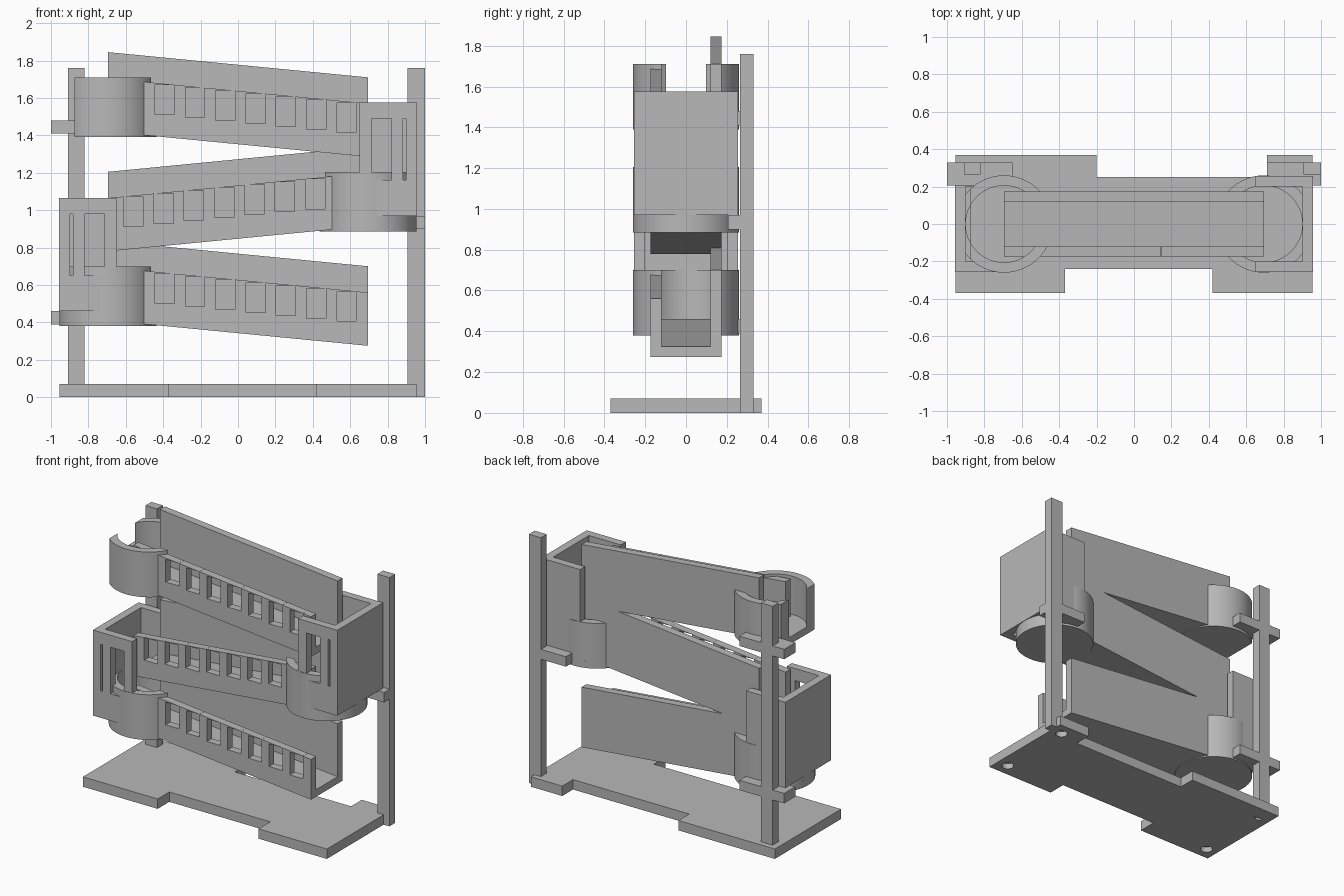
import bpy, bmesh, math
from mathutils import Vector

cube = bpy.data.objects.get("Cube")
if cube:
    bpy.data.objects.remove(cube, do_unlink=True)

GREY = (0.48, 0.48, 0.48, 1)
mat = bpy.data.materials.new("plain grey")
mat.use_nodes = True
mat.diffuse_color = GREY
mat.node_tree.nodes["Principled BSDF"].inputs["Base Color"].default_value = GREY

SLOPE = 0.097      # fall of the ramps
END = 0.695        # half length of a ramp, also the turn centre
R_OUT, R_IN = 0.26, 0.205
GAP = 0.12         # half width of the channel


def prism(name, pts, axis, lo, hi, shear=0):
    """Extrude a 2D outline along an axis; shear tilts z along x."""
    def place(p, h):
        v = list(p)
        v.insert("xyz".index(axis), h)
        return Vector((v[0], v[1], v[2] + shear * v[0]))
    bm = bmesh.new()
    low = [bm.verts.new(place(p, lo)) for p in pts]
    high = [bm.verts.new(place(p, hi)) for p in pts]
    bm.faces.new(low)
    bm.faces.new(high)
    for i in range(len(pts)):
        j = (i + 1) % len(pts)
        bm.faces.new((low[i], low[j], high[j], high[i]))
    bmesh.ops.recalc_face_normals(bm, faces=bm.faces)
    me = bpy.data.meshes.new(name)
    bm.to_mesh(me)
    bm.free()
    me.materials.append(mat)
    ob = bpy.data.objects.new(name, me)
    bpy.context.collection.objects.link(ob)
    return ob


def box(name, x, y, z):
    x0, x1 = sorted(x)
    return prism(name, [(x0, y[0]), (x1, y[0]), (x1, y[1]), (x0, y[1])], "z", *z)


def cut(ob, cutters):
    """Subtract the cutters, bake the result and remove them."""
    for c in cutters:
        m = ob.modifiers.new("cut", "BOOLEAN")
        m.operation, m.solver, m.object = "DIFFERENCE", "EXACT", c
        c.hide_render = True
    deps = bpy.context.evaluated_depsgraph_get()
    baked = bpy.data.meshes.new_from_object(ob.evaluated_get(deps))
    ob.modifiers.clear()
    ob.data = baked
    for c in cutters:
        bpy.data.objects.remove(c, do_unlink=True)


def smooth(ob):
    bpy.ops.object.select_all(action="DESELECT")
    ob.select_set(True)
    bpy.context.view_layer.objects.active = ob
    bpy.ops.object.shade_smooth_by_angle(angle=math.radians(30))


def arc(r, a, b, n=48):
    return [(r * math.cos(a + (b - a) * i / n), r * math.sin(a + (b - a) * i / n))
            for i in range(n + 1)]


def circle(r, n=64):
    return arc(r, 0, math.tau, n)[:-1]


# Base plate with notched front and back edges and blind holes underneath
base = prism("base_plate", [
    (-0.955, -0.37), (-0.37, -0.37), (-0.37, -0.24), (0.42, -0.24), (0.42, -0.37), (0.955, -0.37),
    (0.955, 0.37), (0.71, 0.37), (0.71, 0.25), (-0.2, 0.25), (-0.2, 0.37), (-0.955, 0.37)],
    "z", 0, 0.07)
cut(base, [prism("hole_cutter", [(hx + x, hy + y) for x, y in circle(0.04, 24)], "z", -0.05, 0.04)
           for hx in (-0.87, 0.87) for hy in (-0.28, 0.28)])

# Posts and the brackets that hold the turns
box("left_post", (-0.91, -0.82), (0.265, 0.33), (0, 1.76))
box("right_post", (0.905, 1.0), (0.265, 0.33), (0, 1.76))
for name, x, z in (("upper_left", (-1, -0.65), 1.41), ("lower_left", (-1, -0.65), 0.39),
                   ("right", (0.71, 1), 0.9)):
    box(name + "_bracket", x, (0.205, 0.33), (z, z + 0.07))


def ramp(name, z, d):
    """Channel with a tall back wall and a windowed front wall; falls toward d."""
    mid = z + SLOPE * END
    prof = [(-0.175, 0), (0.175, 0), (0.175, 0.425), (GAP, 0.425), (GAP, 0.05),
            (-GAP, 0.05), (-GAP, 0.285), (-0.175, 0.285)]
    ob = prism(name, [(y, h + mid) for y, h in prof], "x", -END, END, -d * SLOPE)
    shift = 0 if d > 0 else 0.02
    cutters = []
    for i in range(7):
        x = d * (-0.392 + 0.162 * i) + shift
        c = mid - d * SLOPE * x + 0.2
        cutters.append(box("window_cutter", (x - 0.052, x + 0.052), (-0.3, -0.06), (c - 0.08, c + 0.08)))
    cut(ob, cutters)


def turn(name, z, d, open_end=False):
    """Round bowl at the high end of a ramp that runs toward d."""
    cx = -d * END
    limit = -0.18 if open_end else -1
    put = lambda pts: [(cx + d * x, y) for x, y in pts]
    smooth(prism(name + "_floor", put([(max(x, limit), y) for x, y in circle(R_OUT)]),
                 "z", z, z + 0.05))
    a, b = math.asin(GAP / R_OUT), math.asin(GAP / R_IN)
    if open_end:
        ao, bi = math.acos(limit / R_OUT), math.acos(limit / R_IN)
        wall = arc(R_OUT, a, ao) + arc(R_IN, bi, b)
        for side, s in (("back", 1), ("front", -1)):
            smooth(prism(f"{name}_{side}_wall", put([(x, s * y) for x, y in wall]), "z", z, z + 0.32))
    else:
        wall = arc(R_OUT, a, math.tau - a, 64) + arc(R_IN, math.tau - b, b, 64)
        smooth(prism(name + "_wall", put(wall), "z", z, z + 0.32))


def catcher(name, z, s):
    """Three-sided drop box on side s with a window and a slit in front."""
    prof = [(0.65, -0.256), (0.957, -0.256), (0.957, 0.256), (0.65, 0.256),
            (0.65, 0.2), (0.9, 0.2), (0.9, -0.2), (0.65, -0.2)]
    ob = prism(name, [(s * x, y) for x, y in prof], "z", z, z + 0.605)
    cut(ob, [box("slot_cutter", (s * a, s * b), (-0.35, -0.15), (z + 0.19, z + 0.52))
             for a, b in ((0.715, 0.82), (0.883, 0.898))])


# Three zigzag levels
for name, z, d in (("lower", 0.275, 1), ("middle", 0.78, -1), ("upper", 1.285, 1)):
    ramp(name + "_ramp", z, d)
    turn(name + "_turn", z + 0.105, d, name == "upper")
catcher("left_drop_box", 0.46, -1)
catcher("right_drop_box", 0.97, 1)
